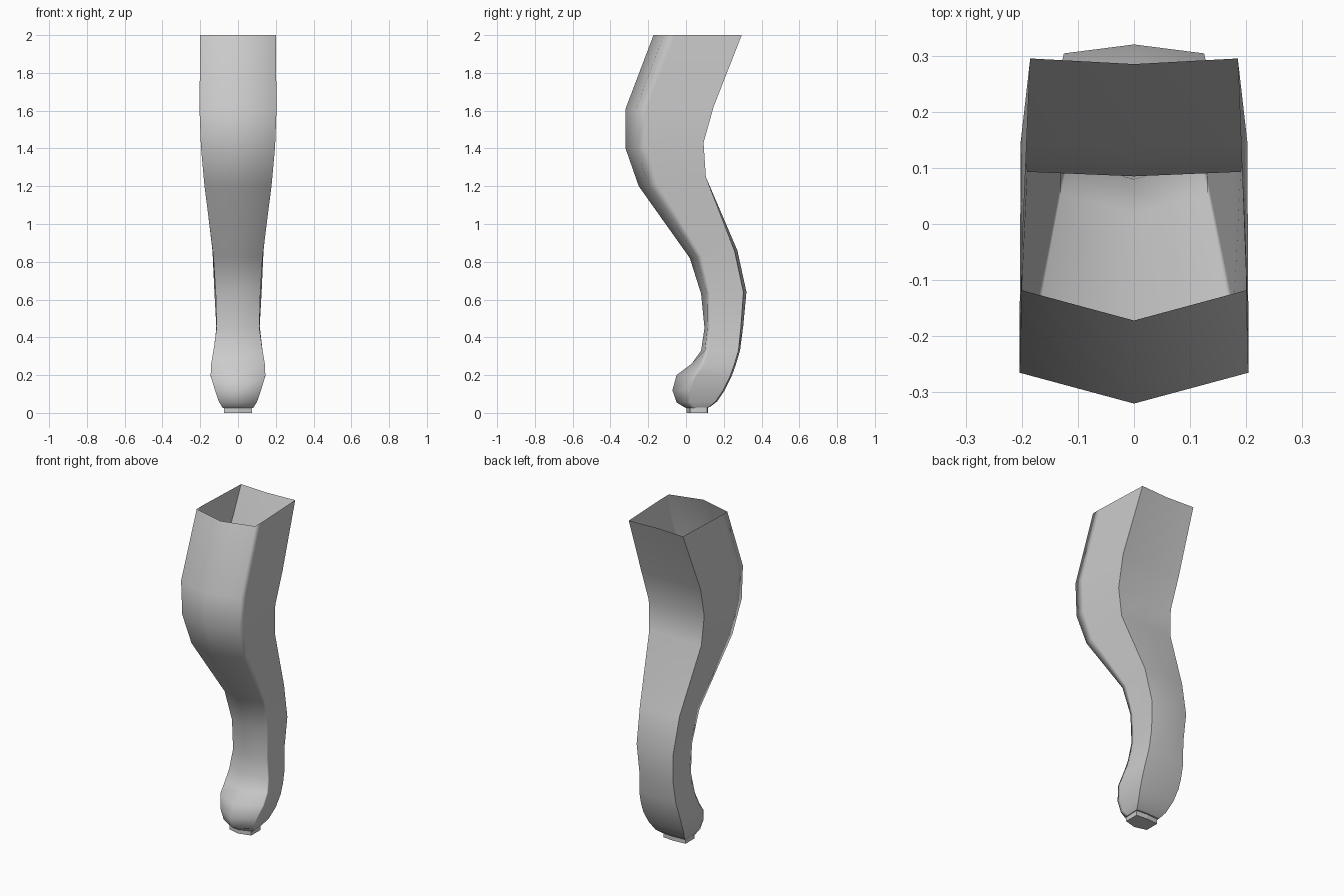
import bpy
import bmesh

cube = bpy.data.objects.get("Cube")
if cube:
    bpy.data.objects.remove(cube, do_unlink=True)

grey = bpy.data.materials.new("plain grey")
grey.use_nodes = True
colour = (0.6, 0.6, 0.6, 1)
grey.diffuse_color = colour
grey.node_tree.nodes["Principled BSDF"].inputs["Base Color"].default_value = colour


def cross_section(front, back, front_width, back_width, ridge, bulge, strip):
    """Closed loop, tilted from the front point to the back point."""
    (front_y, front_z), (back_y, back_z) = front, back
    corner_y = front_y + ridge
    half = [
        (0, front_y),
        (front_width, corner_y),
        (front_width, corner_y + strip),
        (back_width, back_y - bulge),
        (0, back_y),
    ]
    outline = half + [(-x, y) for x, y in half[3:0:-1]]
    slope = (back_z - front_z) / (back_y - front_y)
    return [(x, y, front_z + slope * (y - front_y)) for x, y in outline]


def loft(name, sections, sharp_columns):
    """Skin the sections from top to bottom, leave the top open, close the base."""
    bm = bmesh.new()
    rings = [[bm.verts.new(p) for p in section] for section in sections]
    count = len(rings[0])
    for upper, lower in zip(rings, rings[1:]):
        for i in range(count):
            j = (i + 1) % count
            bm.faces.new((lower[i], lower[j], upper[j], upper[i])).smooth = True
        for i in sharp_columns:
            bm.edges.get((upper[i], lower[i])).smooth = False
    base = bm.faces.new(rings[-1][::-1])
    for edge in base.edges:
        edge.smooth = False
    mesh = bpy.data.meshes.new(name)
    bm.to_mesh(mesh)
    bm.free()
    mesh.materials.append(grey)
    obj = bpy.data.objects.new(name, mesh)
    bpy.context.collection.objects.link(obj)
    normals = obj.modifiers.new("weighted normals", "WEIGHTED_NORMAL")
    normals.keep_sharp = True
    return obj


# Curved leg: front (y, z), back (y, z), half widths, front ridge, back bulge, strip
leg_sections = [
    ((-.172, 2), (.285, 2), .2, .185, .054, -.01, .06),
    ((-.32, 1.61), (.137, 1.62), .204, .202, .055, -.009, .06),
    ((-.32, 1.4), (.085, 1.43), .196, .19, .055, -.008, .06),
    ((-.25, 1.2), (.105, 1.25), .178, .178, .05, 0, .05),
    ((.02, .82), (.272, .86), .13, .135, .035, .015, .03),
    ((.08, .63), (.32, .64), .118, .125, .03, .016, .02),
    ((.098, .45), (.303, .46), .113, .115, .015, .012, .02),
    ((.08, .33), (.286, .33), .13, .125, .02, .008, .02),
    ((.03, .26), (.262, .25), .142, .13, .045, .008, .02),
    ((-.05, .2), (.24, .19), .145, .13, .085, .008, .02),
    ((-.072, .12), (.205, .12), .122, .12, .075, .008, .02),
    ((-.05, .055), (.165, .06), .1, .1, .055, .008, .02),
    ((0, .025), (.125, .03), .08, .08, .025, .005, .02),
]
loft("curved_leg", [cross_section(*s) for s in leg_sections], (3, 5))

# Small pad beneath the foot
pad_sections = [
    cross_section((.002, z), (.117, z), .075, .075, .02, .005, .02)
    for z in (.04, 0)
]
loft("foot_pad", pad_sections, (0, 1, 3, 4, 5, 7))
